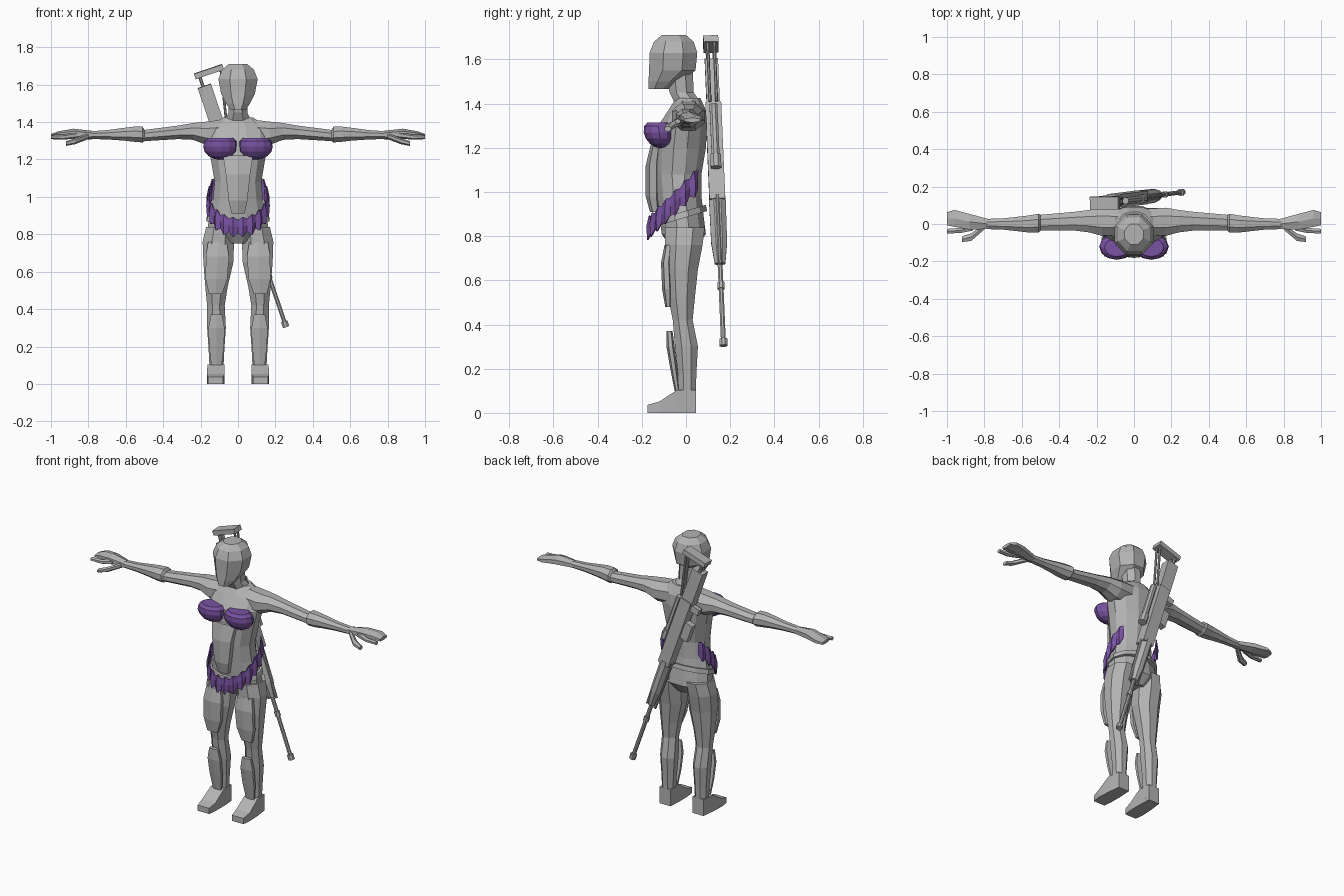
import bpy, bmesh, math
from mathutils import Vector, Matrix


def material(name, rgb):
    m = bpy.data.materials.new(name)
    m.diffuse_color = (*rgb, 1)
    return m


GREY = material("grey", (0.45, 0.45, 0.45))
PURPLE = material("purple", (0.19, 0.085, 0.36))


def make(name, bm, mat, mirror=False):
    bmesh.ops.recalc_face_normals(bm, faces=bm.faces)
    me = bpy.data.meshes.new(name)
    bm.to_mesh(me)
    bm.free()
    me.materials.append(mat)
    ob = bpy.data.objects.new(name, me)
    bpy.context.collection.objects.link(ob)
    if mirror:
        ob.modifiers.new("mirror", 'MIRROR')
    return ob


def loft(name, rings, axis='z', n=8, mat=GREY, mirror=False, shear=0, matrix=None):
    """Rings are (position along axis, centre a, centre b, radius a, radius b)."""
    bm = bmesh.new()
    k = 1 / math.cos(math.pi / n)
    loops = []
    for t, ca, cb, ra, rb in rings:
        loop = []
        for i in range(n):
            ang = (i + 0.5) * math.tau / n
            a, b = ca + ra * k * math.cos(ang), cb + rb * k * math.sin(ang)
            p = Vector({'x': (t, a, b), 'y': (a, t, b), 'z': (a, b, t)}[axis])
            p.z += shear * p.y
            loop.append(bm.verts.new(matrix @ p if matrix else p))
        loops.append(loop)
    for lo, hi in zip(loops, loops[1:]):
        for i in range(n):
            j = (i + 1) % n
            bm.faces.new((lo[i], lo[j], hi[j], hi[i]))
    bm.faces.new(loops[0])
    bm.faces.new(loops[-1])
    return make(name, bm, mat, mirror)


# Torso, neck and head
loft("torso", [(0.75, 0, -0.01, 0.07, 0.06), (0.81, 0, -0.01, 0.165, 0.1),
               (0.89, 0, -0.02, 0.155, 0.1), (0.98, 0, -0.03, 0.135, 0.1),
               (1.08, 0, -0.035, 0.125, 0.105), (1.2, 0, -0.025, 0.145, 0.115),
               (1.3, 0, -0.015, 0.168, 0.11), (1.37, 0, 0.005, 0.16, 0.085),
               (1.425, 0, 0.01, 0.08, 0.055)], n=12)
loft("abdomen_plate", [(0.91, 0, -0.14, 0.035, 0.02), (0.98, 0, -0.15, 0.05, 0.028),
                       (1.12, 0, -0.15, 0.065, 0.028), (1.22, 0, -0.135, 0.08, 0.02)], n=6)
loft("neck", [(1.4, 0, 0.01, 0.075, 0.06), (1.45, 0, -0.02, 0.05, 0.055),
              (1.56, 0, -0.03, 0.052, 0.06)])
loft("head", [(1.465, 0, -0.125, 0.04, 0.045), (1.5, 0, -0.1, 0.065, 0.07),
              (1.55, 0, -0.062, 0.09, 0.105), (1.63, 0, -0.057, 0.105, 0.108),
              (1.68, 0, -0.055, 0.085, 0.09), (1.71, 0, -0.055, 0.05, 0.055)])
loft("belt", [(0.885, 0, -0.02, 0.168, 0.115), (0.915, 0, -0.02, 0.162, 0.11)],
     n=12, shear=0.3)

# Arms with elbow cuffs
loft("arm", [(0.06, 0.01, 1.345, 0.07, 0.07), (0.17, 0.012, 1.34, 0.075, 0.062),
             (0.24, 0.015, 1.35, 0.06, 0.045), (0.32, 0.015, 1.345, 0.05, 0.036),
             (0.5, 0.007, 1.328, 0.042, 0.03), (0.51, 0.005, 1.333, 0.05, 0.042),
             (0.56, 0, 1.335, 0.046, 0.04), (0.61, 0, 1.335, 0.04, 0.034),
             (0.7, 0, 1.332, 0.03, 0.025), (0.8, 0, 1.33, 0.027, 0.02)], 'x', mirror=True)
loft("palm", [(0.78, 0, 1.33, 0.027, 0.02), (0.88, 0.012, 1.337, 0.042, 0.024),
              (0.96, 0.03, 1.332, 0.045, 0.016), (1.0, 0.028, 1.325, 0.035, 0.01)],
     'x', 6, mirror=True)
loft("finger", [(0.86, -0.015, 1.33, 0.02, 0.015), (0.93, -0.035, 1.32, 0.014, 0.012),
                (1.0, -0.038, 1.32, 0.012, 0.01)], 'x', 6, mirror=True)
loft("thumb", [(0.8, -0.015, 1.325, 0.015, 0.014), (0.87, -0.07, 1.298, 0.02, 0.014),
               (0.92, -0.082, 1.285, 0.015, 0.011)], 'x', 6, mirror=True)

# Legs, feet and guards
loft("leg", [(0.84, 0.095, -0.005, 0.075, 0.09), (0.76, 0.105, -0.01, 0.084, 0.085),
             (0.65, 0.105, -0.02, 0.08, 0.074), (0.52, 0.115, -0.02, 0.06, 0.06),
             (0.42, 0.118, -0.015, 0.047, 0.045), (0.3, 0.115, 0.002, 0.05, 0.052),
             (0.18, 0.115, 0.005, 0.042, 0.042), (0.1, 0.115, 0.005, 0.038, 0.04),
             (0.02, 0.115, 0, 0.04, 0.042)], mirror=True)
loft("foot", [(-0.175, 0.12, 0.018, 0.04, 0.018), (-0.12, 0.12, 0.026, 0.047, 0.026),
              (-0.04, 0.118, 0.052, 0.045, 0.052), (0.045, 0.115, 0.052, 0.038, 0.052)],
     'y', 4, mirror=True)
loft("thigh_guard", [(0.48, 0.12, -0.08, 0.035, 0.012), (0.56, 0.115, -0.085, 0.058, 0.02),
                     (0.68, 0.11, -0.09, 0.062, 0.02), (0.76, 0.11, -0.08, 0.05, 0.015)],
     n=6, mirror=True)
loft("shin_guard", [(0.1, 0.115, -0.04, 0.028, 0.01), (0.2, 0.115, -0.055, 0.04, 0.014),
                    (0.3, 0.115, -0.07, 0.043, 0.016), (0.37, 0.115, -0.075, 0.03, 0.012)],
     n=6, mirror=True)

# Chest cups: squashed spheres with a flat top and inner side
bm = bmesh.new()
bmesh.ops.create_uvsphere(bm, u_segments=12, v_segments=8, radius=1)
for v in bm.verts:
    x, y, z = v.co
    v.co = (max(0.008, 0.092 + 0.094 * x), -0.125 + 0.07 * y + 0.15 * min(0, z) * 0.1,
            min(1.315, 1.27 + 0.072 * z))
    v.co.y += max(0, 1.28 - v.co.z) * 0.35
make("chest_cup", bm, PURPLE, True)

# Pleated hip wrap, low at the front and open at the back
bm = bmesh.new()
strip = []
for i in range(29):
    a = math.radians(-128 + 256 * i / 28)
    out = 0.012 if i % 2 else -0.004
    y = -0.03 - 0.14 * math.cos(a)
    zt, zb = 0.88 + 0.98 * (y + 0.17), 0.80 + 0.93 * (y + 0.17)
    row = []
    for z, r in ((zt + out, 0), (zt * 0.5 + zb * 0.5, out), (zb - out * 1.6, out * 0.6)):
        row.append(bm.verts.new(((0.16 + r) * math.sin(a), -0.03 - (0.14 + r) * math.cos(a), z)))
    strip.append(row)
for p, q in zip(strip, strip[1:]):
    for k in range(2):
        bm.faces.new((p[k], q[k], q[k + 1], p[k + 1]))
wrap = make("hip_wrap", bm, PURPLE)
wrap.modifiers.new("thickness", 'SOLIDIFY').thickness = 0.006

# Rifle slung across the back, in a frame of length, width and depth
start, end = Vector((-0.2, 0.112, 1.66)), Vector((0.257, 0.17, 0.305))
u = (end - start).normalized()
w = Vector((0.947, 0, 0.32))
w = (w - u * w.dot(u)).normalized()
d = w.cross(u)
d = d if d.y > 0 else -d
FRAME = Matrix.Translation(start) @ Matrix((u, w, d)).transposed().to_4x4()


def block(name, u0, u1, w0, w1, depth, dc=0):
    c, r = (w0 + w1) / 2, (w1 - w0) / 2
    loft(name, [(u0, c, dc, r, depth), (u1, c, dc, r, depth)], 'x', 4, matrix=FRAME)


def rod(name, u0, u1, w0, w1, r, dc=0):
    loft(name, [(u0, w0, dc, r, r), (u1, w1, dc, r, r)], 'x', matrix=FRAME)


block("rifle_butt_plate", -0.01, 0.02, -0.035, 0.125, 0.034)
for dc in (-0.015, 0.015):
    rod("rifle_stock_strut", 0.01, 0.28, 0.11, 0.05, 0.007, dc)
    rod("rifle_stock_rod", 0.01, 0.1, -0.01, -0.01, 0.009, dc)
block("rifle_stock", 0.07, 0.3, -0.04, 0.035, 0.03)
block("rifle_receiver", 0.28, 0.74, -0.035, 0.04, 0.036)
block("rifle_magazine", 0.42, 0.53, -0.085, -0.03, 0.02)
block("rifle_grip", 0.3, 0.34, -0.09, -0.03, 0.015)
rod("rifle_scope", 0.3, 0.58, 0.062, 0.062, 0.018)
rod("rifle_scope_front", 0.54, 0.6, 0.062, 0.062, 0.024)
loft("rifle_handguard", [(0.72, 0, 0, 0.036, 0.038), (0.94, 0, 0, 0.034, 0.036),
                         (1.04, 0, 0, 0.02, 0.024)], 'x', matrix=FRAME)
for side in (-1, 1):
    rod("rifle_bipod_leg", 0.72, 1.05, 0.035 * side, 0.028 * side, 0.008)
rod("rifle_barrel", 1.0, 1.42, 0, 0, 0.011)
rod("rifle_barrel_band", 1.13, 1.16, 0, 0, 0.016)
rod("rifle_muzzle", 1.4, 1.432, 0, 0, 0.018)
